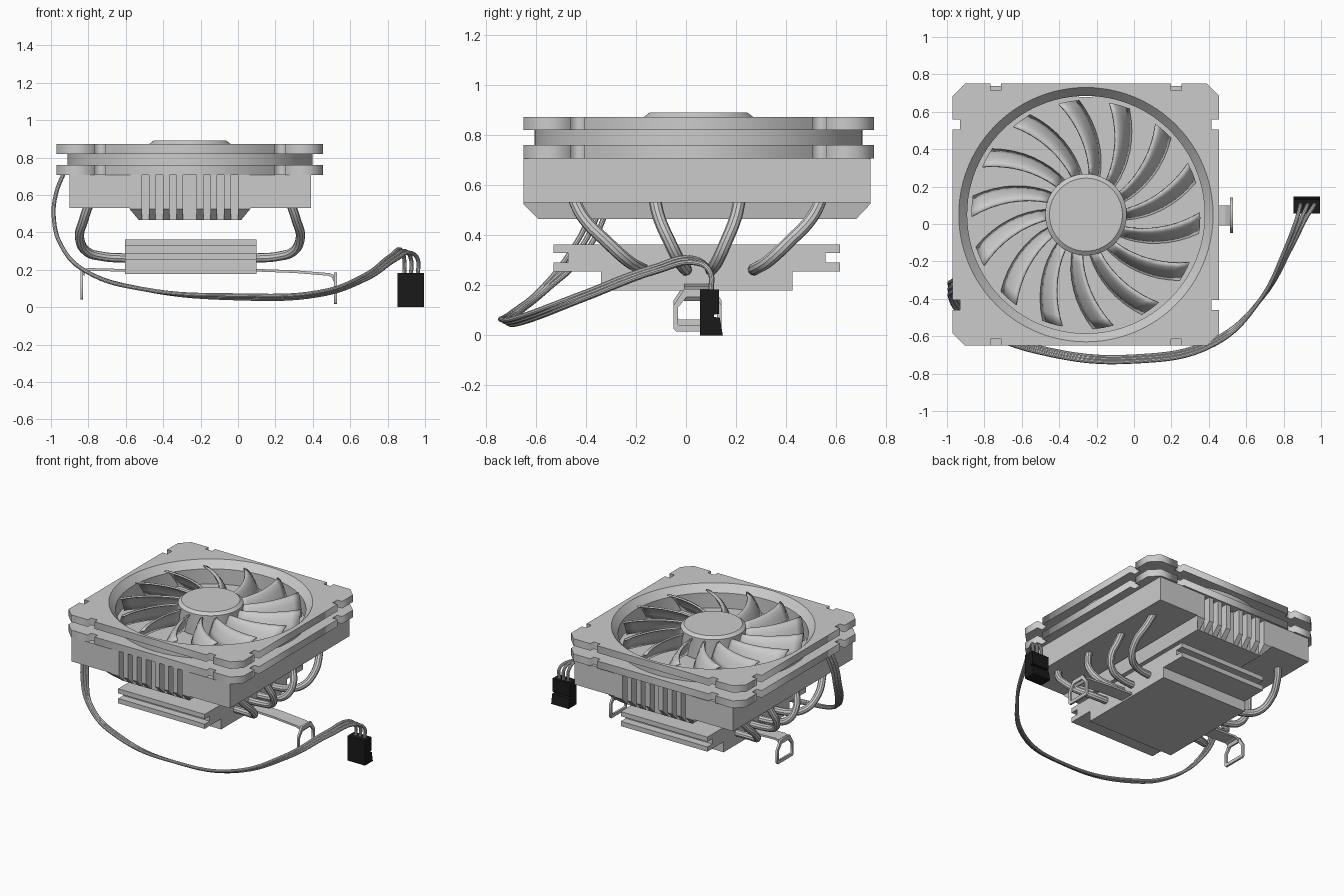
import bpy, bmesh, math
from mathutils import Matrix, Vector

if "Cube" in bpy.data.objects:
    bpy.data.objects.remove(bpy.data.objects["Cube"])

CX, CY = -0.257, 0.05          # fan axis
QUAD = ((1, 1), (-1, 1), (-1, -1), (1, -1))


def finish(ob, smooth=False):
    if smooth:
        bpy.ops.object.select_all(action='DESELECT')
        bpy.context.view_layer.objects.active = ob
        ob.select_set(True)
        bpy.ops.object.shade_smooth_by_angle(angle=math.radians(35))
    return ob


def from_bm(name, bm, smooth=False):
    bmesh.ops.recalc_face_normals(bm, faces=bm.faces)
    me = bpy.data.meshes.new(name)
    bm.to_mesh(me)
    bm.free()
    ob = bpy.data.objects.new(name, me)
    bpy.context.collection.objects.link(ob)
    return finish(ob, smooth)


def from_curve(name, cu, smooth=False):
    tmp = bpy.data.objects.new(name + "_path", cu)
    bpy.context.collection.objects.link(tmp)
    dg = bpy.context.evaluated_depsgraph_get()
    me = bpy.data.meshes.new_from_object(tmp.evaluated_get(dg))
    bpy.data.objects.remove(tmp)
    ob = bpy.data.objects.new(name, me)
    bpy.context.collection.objects.link(ob)
    return finish(ob, smooth)


def plate(name, loops, z0, z1):
    """Flat plate from 2D loops; inner loops become holes."""
    cu = bpy.data.curves.new(name, 'CURVE')
    cu.dimensions, cu.fill_mode = '2D', 'BOTH'
    cu.extrude = (z1 - z0) / 2
    for pts in loops:
        s = cu.splines.new('POLY')
        s.points.add(len(pts) - 1)
        for p, (x, y) in zip(s.points, pts):
            p.co = (x, y, 0, 1)
        s.use_cyclic_u = True
    ob = from_curve(name, cu)
    ob.data.transform(Matrix.Translation((0, 0, (z0 + z1) / 2)))
    return ob


def tube(name, pts, r):
    cu = bpy.data.curves.new(name, 'CURVE')
    cu.dimensions, cu.bevel_depth, cu.bevel_resolution = '3D', r, 3
    cu.use_fill_caps, cu.resolution_u = True, 8
    s = cu.splines.new('BEZIER')
    s.bezier_points.add(len(pts) - 1)
    for b, p in zip(s.bezier_points, pts):
        b.co = p
        b.handle_left_type = b.handle_right_type = 'AUTO'
    return from_curve(name, cu, True)


def prism(bm, pts, vec):
    f = bm.faces.new([bm.verts.new(p) for p in pts])
    new = bmesh.ops.extrude_face_region(bm, geom=[f], use_keep_orig=True)['geom']
    vs = [v for v in new if isinstance(v, bmesh.types.BMVert)]
    bmesh.ops.translate(bm, verts=vs, vec=vec)
    return list(f.verts) + vs


def lathe(name, prof, closed, n=96):
    bm = bmesh.new()
    rings = [[bm.verts.new((CX + r * math.cos(2 * math.pi * i / n),
                            CY + r * math.sin(2 * math.pi * i / n), z))
              for i in range(n)] for r, z in prof]
    for k in range(len(rings) if closed else len(rings) - 1):
        a, b = rings[k], rings[(k + 1) % len(rings)]
        for i in range(n):
            j = (i + 1) % n
            bm.faces.new((a[i], a[j], b[j], b[i]))
    if not closed:
        bm.faces.new(rings[0])
        bm.faces.new(rings[-1])
    return from_bm(name, bm, True)


def circle(r, n=96):
    return [(CX + r * math.cos(2 * math.pi * i / n),
             CY + r * math.sin(2 * math.pi * i / n)) for i in range(n)]


# Fan frame: two notched flanges joined by a ring with a flared mouth
a, b = 0.7125, 0.70
corner = [(a, .455), (a - .04, .455), (a - .04, .51), (a, .51), (a, b - .065),
          (a - .065, b), (.51, b), (.51, b - .035), (.455, b - .035), (.455, b)]
outline = []
for sx, sy in QUAD:
    pts = [(CX + sx * x, CY + sy * y) for x, y in corner]
    outline += pts if sx * sy > 0 else pts[::-1]
plate("fan_frame_top", [outline, circle(.68)], .82, .872)
plate("fan_frame_bottom", [outline, circle(.65)], .707, .76)
lathe("fan_ring", [(.68, .872), (.635, .82), (.635, .708), (.655, .708),
                   (.655, .82), (.68, .822)], True)

# Fan hub and blades
lathe("fan_hub", [(.218, .715), (.218, .872), (.195, .89)], False)
bm = bmesh.new()
NR, NC = 8, 4
for k in range(14):
    base = math.radians(k * 360 / 14)
    grid = []
    for i in range(NR + 1):
        t = i / NR
        r = .21 + .40 * t
        row = []
        for j in range(NC + 1):
            s = j / NC
            ang = base + math.radians(-32 + 23 * t ** 1.1 + s * (14 - 4 * t))
            z = .725 + .13 * math.sin(s * math.pi / 2)
            row.append(bm.verts.new((CX + r * math.cos(ang), CY + r * math.sin(ang), z)))
        grid.append(row)
    for i in range(NR):
        for j in range(NC):
            bm.faces.new((grid[i][j], grid[i + 1][j], grid[i + 1][j + 1], grid[i][j + 1]))
blades = from_bm("fan_blades", bm, True)
m = blades.modifiers.new("thickness", 'SOLIDIFY')
m.thickness, m.offset = .012, 0

# Fin block: two side blocks and a lower middle with slotted ends
bm = bmesh.new()
for x0, x1 in ((-.90, -.58), (.066, .39)):
    prism(bm, [(x0, -.65, .53), (x0, .737, .53), (x0, .737, .708), (x0, -.65, .708)],
          (x1 - x0, 0, 0))
full = [(-.65, .708), (-.65, .525), (-.59, .465), (.68, .465), (.737, .525), (.737, .708)]
slot = [(-.59, .708), (-.59, .465), (.68, .465), (.68, .708)]
xs = [-.58, -.514, -.477, -.44, -.402, -.366, -.33, -.293,
      -.221, -.184, -.148, -.112, -.074, -.037, 0, .066]
for i, (x0, x1) in enumerate(zip(xs, xs[1:])):
    vs = prism(bm, [(x0, y, z) for y, z in (slot if i % 2 else full)], (x1 - x0, 0, 0))
    for v in vs:                       # sloped outer ends of the middle part
        if v.co.z < .5 and abs(v.co.x - CX) > .3:
            v.co.x += .05 if v.co.x < CX else -.05
from_bm("heatsink_fins", bm)

# Contact base with side grooves
bm = bmesh.new()
half = [(.3825, .178), (.3825, .255), (.5725, .255), (.5725, .29),
        (.515, .29), (.515, .328), (.5725, .328), (.5725, .362)]
prof = [(.043 + y, z) for y, z in half] + [(.043 - y, z) for y, z in half[::-1]]
prism(bm, [(-.605, y, z) for y, z in prof], (.705, 0, 0))
from_bm("contact_base", bm)

# Heat pipes, mirrored left and right
path = [(.28, 0, .56), (.31, .16, .47), (.333, .5, .37), (.295, .78, .298),
        (.21, .94, .271), (.08, 1, .262)]
for n, (y0, y1) in enumerate(((-.455, -.17), (-.128, 0), (.217, .10), (.547, .27))):
    for side in (1, -1):
        tube("heat_pipe_%d_%s" % (n + 1, "right" if side > 0 else "left"),
             [(CX + side * (x - CX), y0 + (y1 - y0) * t, z) for x, t, z in path], .025)

# Mounting clip: spring strips ending in open loops
YC = .046
for side, strip, x0, zt, zb in (
        ("right", [(.08, .205), (.30, .197), (.49, .182), (.513, .172), (.522, .15)], .514, .185, .016),
        ("left", [(-.58, .203), (-.80, .209), (-.822, .203), (-.834, .18)], -.842, .205, .04)):
    bm = bmesh.new()
    s = 1 if side == "right" else -1
    top = [Vector((x, YC - .053, z)) for x, z in strip]
    low = [p + Vector((-.012 * s * i / (len(top) - 1), 0, -.014)) for i, p in enumerate(top)]
    for i in range(len(top) - 1):
        prism(bm, [top[i], top[i + 1], low[i + 1], low[i]], (0, .106, 0))
    bmesh.ops.remove_doubles(bm, verts=bm.verts, dist=.0005)
    from_bm("clip_strip_" + side, bm)
    hz = zt - .065
    outer = [(.053, zt), (.095, hz), (.095, zb + .01), (.085, zb)]
    inner = [(.042, zt - .03), (.077, hz - .008), (.077, zb + .028), (.072, zb + .023)]
    loops = [[(YC + y, z) for y, z in L] + [(YC - y, z) for y, z in L[::-1]]
             for L in (outer, inner)]
    loop = plate("clip_loop_" + side, loops, x0, x0 + .014)
    loop.data.transform(Matrix(((0, 0, 1, 0), (1, 0, 0, 0), (0, 1, 0, 0), (0, 0, 0, 1))))

# Fan cable: three wires
mid = [(-.93, -.32, .72), (-.972, -.335, .61), (-.985, -.355, .48), (-.94, -.44, .32),
       (-.81, -.56, .19), (-.5, -.675, .095), (0, -.722, .055), (.43, -.63, .072),
       (.68, -.40, .16), (.83, -.12, .265), (.90, .04, .297), (.925, .095, .255), (.925, .1, .17)]
for k in (-1, 0, 1):
    pts = []
    for i, (x, y, z) in enumerate(mid):
        e = max(0, (i - 7) / 4)
        spread = .036 * min(e, 1)
        dy = .03 if i < 4 else .014
        pts.append((x + k * spread, y + k * dy * (1 - min(e, 1)) , z - k * .008 * (5 < i < 11)))
    tube("wire_%d" % (k + 2), pts, .011)

# Black plug
black = bpy.data.materials.new("black_plastic")
black.diffuse_color = (.01, .01, .01, 1)
black.use_nodes = True
black.node_tree.nodes["Principled BSDF"].inputs["Base Color"].default_value = black.diffuse_color
bm = bmesh.new()
prism(bm, [(.853, y, z) for y, z in (
    (.056, 0), (.147, 0), (.135, .07), (.112, .073), (.112, .083), (.132, .085),
    (.132, .182), (.056, .182))], (.142, 0, 0))
plug = from_bm("plug", bm)
plug.data.materials.append(black)
